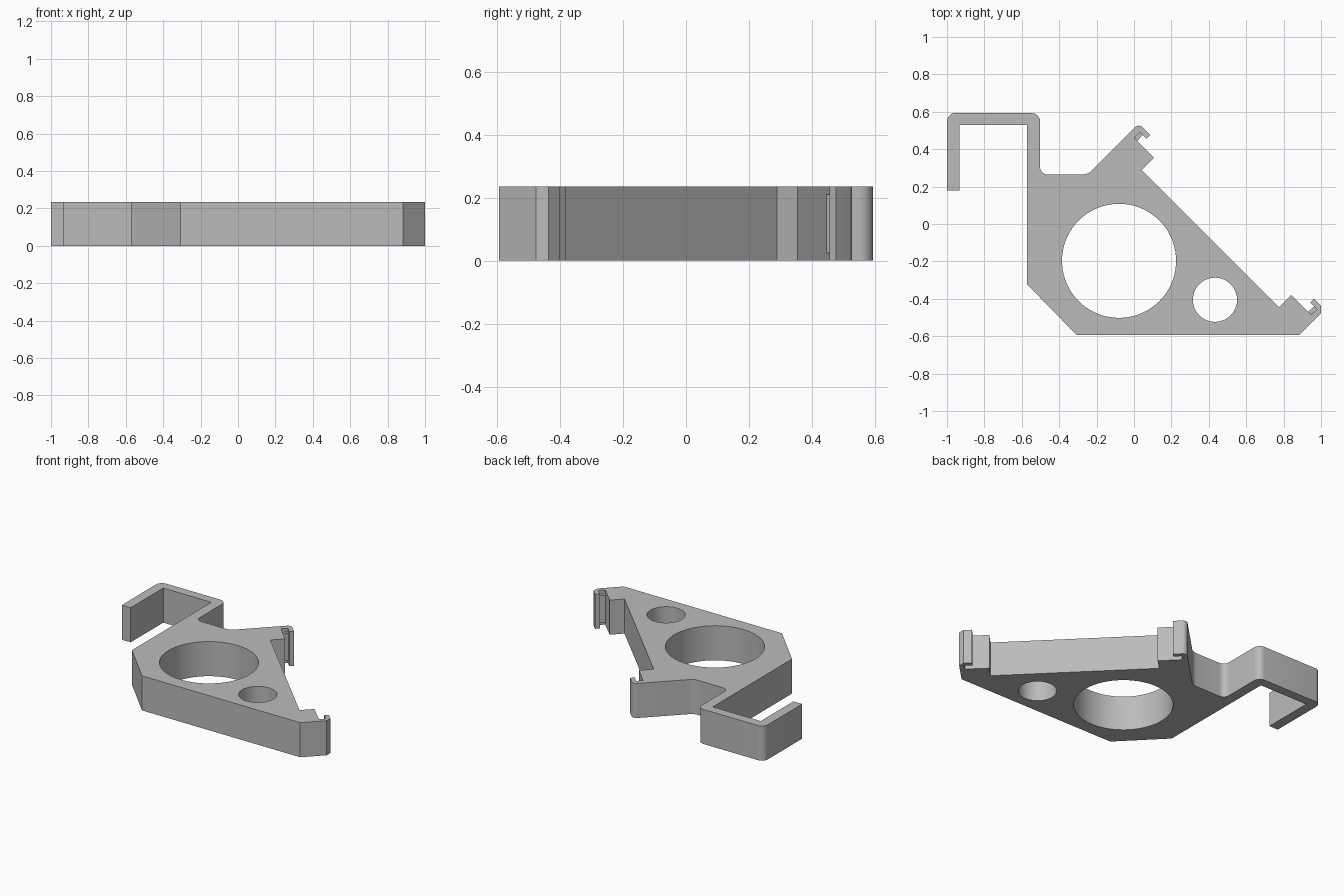
import bpy, bmesh, math
from mathutils import Vector

cube = bpy.data.objects.get("Cube")
if cube:
    bpy.data.objects.remove(cube)

HEIGHT = 0.235

grey = bpy.data.materials.new("plain_grey")
grey.use_nodes = True
grey.diffuse_color = (0.5, 0.5, 0.5, 1)
grey.node_tree.nodes["Principled BSDF"].inputs["Base Color"].default_value = (0.5, 0.5, 0.5, 1)


def mirrored(points):
    """Reflect points across the axis between the two clips, reversing order."""
    return [(y + 0.487, x - 0.487, *r) for x, y, *r in reversed(points)]


def rounded(points, steps=8):
    """Replace every corner that has a radius by an arc."""
    out = []
    for i, (x, y, *r) in enumerate(points):
        p = Vector((x, y))
        if not r:
            out.append(p)
            continue
        a = (Vector(points[i - 1][:2]) - p).normalized()
        b = (Vector(points[(i + 1) % len(points)][:2]) - p).normalized()
        half = a.angle(b) / 2
        centre = p + (a + b).normalized() * r[0] / math.sin(half)
        start = p + a * r[0] / math.tan(half) - centre
        end = p + b * r[0] / math.tan(half) - centre
        sweep = start.angle_signed(end)
        for k in range(steps + 1):
            t = -sweep * k / steps
            out.append(centre + Vector((start.x * math.cos(t) - start.y * math.sin(t),
                                        start.x * math.sin(t) + start.y * math.cos(t))))
    return out


def circle(x, y, r, n=72):
    return [Vector((x + r * math.cos(math.tau * i / n), y + r * math.sin(math.tau * i / n)))
            for i in range(n)]


def plate(name, loops, z0, z1):
    """Extrude a filled outline, with any inner loops left as holes."""
    curve = bpy.data.curves.new(name + "_outline", "CURVE")
    curve.dimensions = "2D"
    curve.fill_mode = "BOTH"
    curve.extrude = (z1 - z0) / 2
    for loop in loops:
        spline = curve.splines.new("POLY")
        spline.points.add(len(loop) - 1)
        for point, p in zip(spline.points, loop):
            point.co = (p[0], p[1], 0, 1)
        spline.use_cyclic_u = True
    temp = bpy.data.objects.new(name + "_temp", curve)
    bpy.context.collection.objects.link(temp)
    bpy.context.view_layer.update()
    mesh = bpy.data.meshes.new_from_object(temp.evaluated_get(bpy.context.evaluated_depsgraph_get()))
    bpy.data.objects.remove(temp)
    bpy.data.curves.remove(curve)

    bm = bmesh.new()
    bm.from_mesh(mesh)
    bmesh.ops.remove_doubles(bm, verts=bm.verts, dist=0.0002)
    bmesh.ops.translate(bm, verts=bm.verts, vec=(0, 0, (z0 + z1) / 2))
    bmesh.ops.recalc_face_normals(bm, faces=bm.faces)
    bm.to_mesh(mesh)
    bm.free()
    mesh.name = name
    mesh.materials.clear()
    mesh.materials.append(grey)
    ob = bpy.data.objects.new(name, mesh)
    bpy.context.collection.objects.link(ob)
    bpy.ops.object.select_all(action="DESELECT")
    ob.select_set(True)
    bpy.context.view_layer.objects.active = ob
    bpy.ops.object.shade_smooth_by_angle(angle=math.radians(30))
    return ob


# Bracket: hook, upper clip, long sloping edge, lower clip, base
hook_outside = [(-1, 0.18), (-1, 0.593, 0.045), (-0.502, 0.593, 0.045),
                (-0.502, 0.265, 0.04), (-0.247, 0.265, 0.07)]
clip = [(0.088, 0.476), (0.067, 0.455), (0.031, 0.491), (0.002, 0.46),
        (0.107, 0.353), (0.041, 0.288)]
lower_tip = [(1, -0.436), (1, -0.476), (0.883, -0.593)]
base = [(-0.307, -0.593), (-0.572, -0.322)]
hook_inside = [(-0.572, 0.53), (-0.933, 0.53), (-0.933, 0.18)]
outline = (hook_outside + [(0.026, 0.538, 0.03)] + clip + mirrored(clip)
           + lower_tip + base + hook_inside)
plate("bracket", [rounded(outline), circle(-0.08, -0.197, 0.305), circle(0.433, -0.405, 0.118)],
      0, HEIGHT)

# Small retaining ribs inside each clip, short of both flat sides
rib = [(0.029, 0.493), (0.046, 0.476), (0.019, 0.445), (0.0, 0.462)]
plate("upper_clip_rib", [rib], 0.025, HEIGHT - 0.025)
plate("lower_clip_rib", [mirrored(rib)], 0.025, HEIGHT - 0.025)
